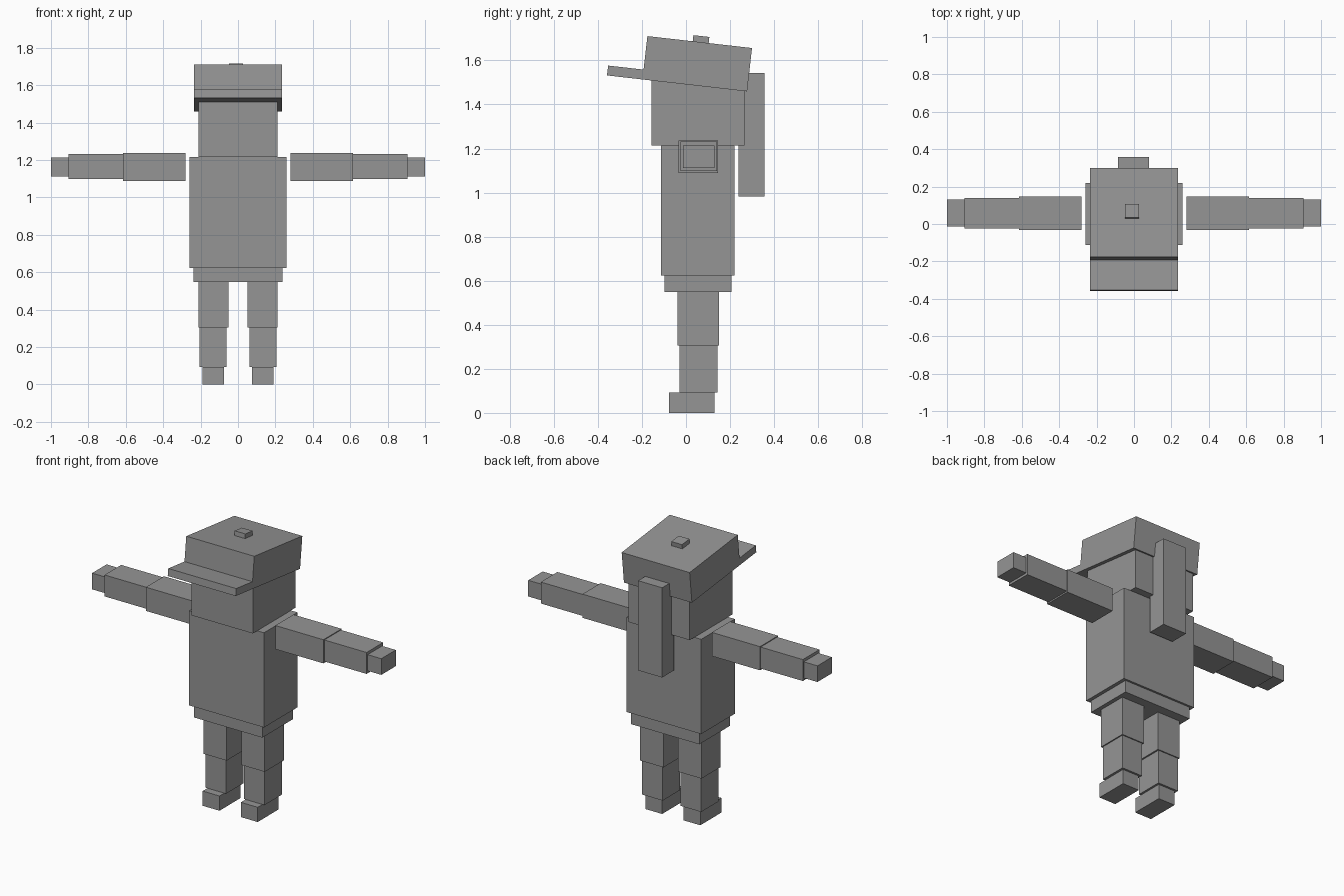
import bpy, math
from mathutils import Matrix, Vector

if "Cube" in bpy.data.objects:
    bpy.data.objects.remove(bpy.data.objects["Cube"])

grey = bpy.data.materials.new("mid grey")
grey.diffuse_color = (0.3, 0.3, 0.3, 1)
grey.use_nodes = True
grey.node_tree.nodes["Principled BSDF"].inputs["Base Color"].default_value = grey.diffuse_color


def box(name, x, y, z, matrix=None):
    """Box from (min, max) ranges, optionally placed by a matrix."""
    bpy.ops.mesh.primitive_cube_add(size=1)
    ob = bpy.context.object
    ob.name = name
    lo, hi = Vector((x[0], y[0], z[0])), Vector((x[1], y[1], z[1]))
    ob.data.transform(Matrix.Translation((lo + hi) / 2) @ Matrix.Diagonal((*(hi - lo), 1)))
    if matrix:
        ob.matrix_world = matrix
    ob.data.materials.append(grey)
    return ob


def pair(name, x, y, z):
    """Matching boxes on both sides."""
    box("left_" + name, x, y, z)
    box("right_" + name, (-x[1], -x[0]), y, z)


# legs
pair("foot", (0.074, 0.19), (-0.077, 0.13), (0, 0.092))
pair("shin", (0.061, 0.205), (-0.03, 0.143), (0.092, 0.305))
pair("thigh", (0.051, 0.212), (-0.039, 0.15), (0.305, 0.55))

# body
box("hips", (-0.237, 0.237), (-0.098, 0.207), (0.548, 0.625))
box("torso", (-0.259, 0.259), (-0.113, 0.22), (0.623, 1.215))
box("head", (-0.212, 0.212), (-0.157, 0.266), (1.215, 1.64))
box("ponytail", (-0.085, 0.081), (0.238, 0.357), (0.982, 1.543))

# arms held straight out
pair("upper_arm", (0.281, 0.614), (-0.033, 0.146), (1.088, 1.236))
pair("forearm", (0.614, 0.906), (-0.024, 0.14), (1.097, 1.231))
pair("hand", (0.906, 1.0), (-0.013, 0.13), (1.112, 1.213))

# cap tilted back on the head
tilt = Matrix.Translation((0, 0.051, 1.585)) @ Matrix.Rotation(math.radians(-6.5), 4, "X")
box("cap", (-0.235, 0.235), (-0.239, 0.239), (-0.099, 0.099), tilt)
box("cap_brim", (-0.235, 0.235), (-0.401, -0.239), (-0.099, -0.054), tilt)
box("cap_button", (-0.047, 0.027), (-0.032, 0.041), (0.099, 0.127), tilt)
